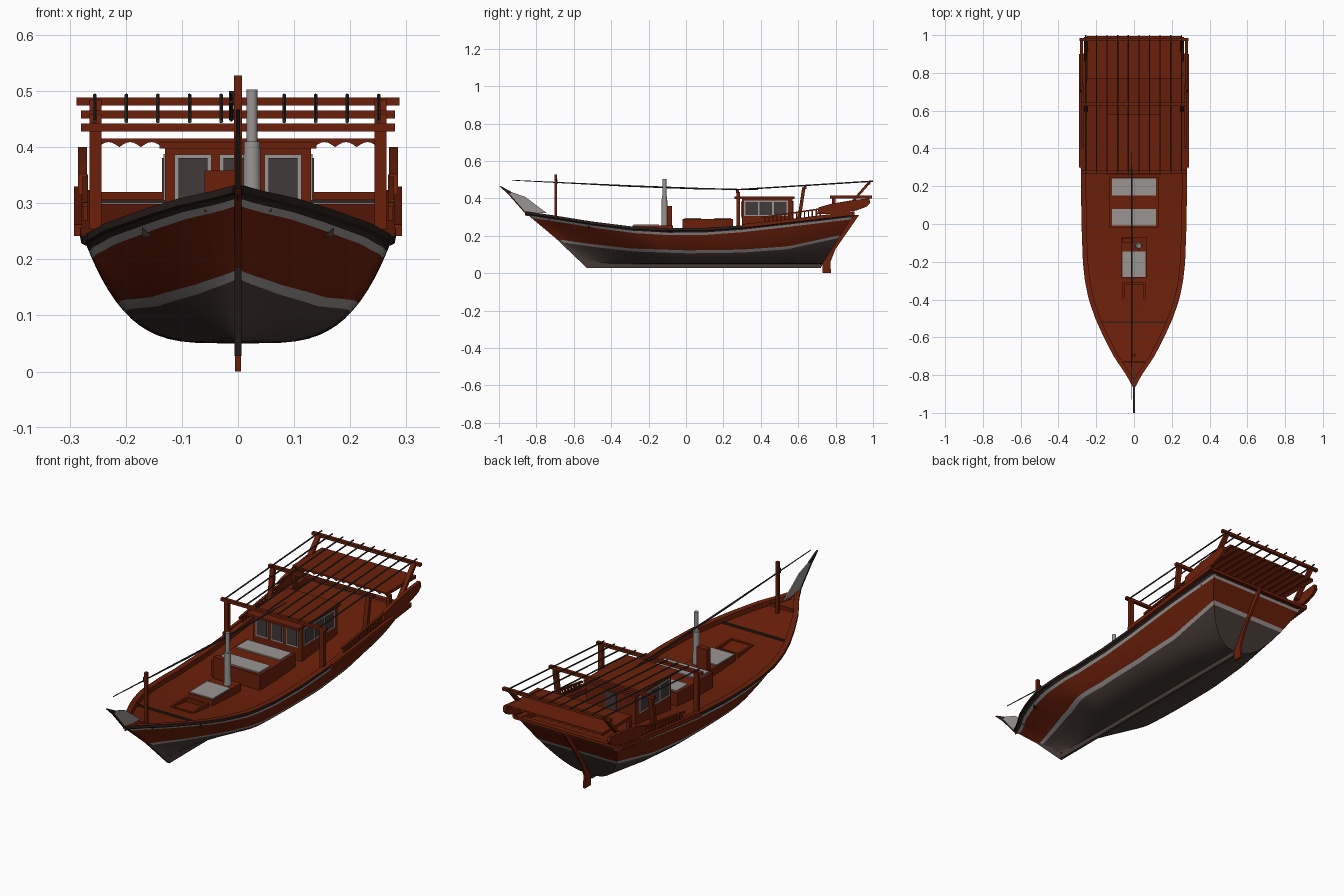
import bpy, bmesh, math
from mathutils import Vector

if "Cube" in bpy.data.objects:
    bpy.data.objects.remove(bpy.data.objects["Cube"])


def mat(name, r, g, b):
    m = bpy.data.materials.new(name)
    m.diffuse_color = (r, g, b, 1)
    m.use_nodes = True
    m.node_tree.nodes["Principled BSDF"].inputs["Base Color"].default_value = m.diffuse_color
    return m


RED = mat("red_brown_wood", 0.148, 0.014, 0.003)
BLACK = mat("dark_trim", 0.024, 0.015, 0.012)
BOTTOM = mat("bottom_paint", 0.062, 0.044, 0.037)
GREY = mat("pale_grey_paint", 0.32, 0.30, 0.29)
POLE = mat("dark_pole", 0.035, 0.032, 0.026)
GLASS = mat("dark_glass", 0.055, 0.042, 0.042)


def obj(name, verts, faces, mats, idx=None, smooth=False):
    me = bpy.data.meshes.new(name)
    me.from_pydata([tuple(v) for v in verts], [], faces)
    for m in mats:
        me.materials.append(m)
    if idx:
        for p, i in zip(me.polygons, idx):
            p.material_index = i
    bm = bmesh.new()
    bm.from_mesh(me)
    bmesh.ops.remove_doubles(bm, verts=bm.verts, dist=1e-5)
    bmesh.ops.recalc_face_normals(bm, faces=bm.faces)
    bm.to_mesh(me)
    bm.free()
    o = bpy.data.objects.new(name, me)
    bpy.context.collection.objects.link(o)
    if smooth:
        bpy.ops.object.select_all(action='DESELECT')
        o.select_set(True)
        bpy.context.view_layer.objects.active = o
        bpy.ops.object.shade_smooth_by_angle(angle=math.radians(35))
    return o


def prism(name, pts, offset, m):
    """Extrude a closed 3D outline by an offset vector."""
    n, off = len(pts), Vector(offset)
    a = [Vector(p) for p in pts]
    faces = [tuple(range(n)), tuple(range(n, 2 * n))]
    faces += [(i, (i + 1) % n, n + (i + 1) % n, n + i) for i in range(n)]
    return obj(name, a + [p + off for p in a], faces, [m])


def box(name, x0, x1, y0, y1, z0, z1, m):
    return prism(name, [(x0, y0, z0), (x1, y0, z0), (x1, y1, z0), (x0, y1, z0)], (0, 0, z1 - z0), m)


def plate(name, yz, x, t, m):
    return prism(name, [(x - t / 2, y, z) for y, z in yz], (t, 0, 0), m)


def rod(name, path, radii, m, sides=8):
    """Tube along a path, one radius per point."""
    path = [Vector(p) for p in path]
    d = (path[-1] - path[0]).normalized()
    s = d.cross(Vector((0, 0, 1) if abs(d.z) < 0.9 else (0, 1, 0))).normalized()
    t = s.cross(d)
    vs, fs = [], []
    for p, r in zip(path, radii):
        for k in range(sides):
            a = 2 * math.pi * (k + 0.5) / sides
            vs.append(p + (s * math.cos(a) + t * math.sin(a)) * r)
    for i in range(len(path) - 1):
        for k in range(sides):
            j = (k + 1) % sides
            fs.append((i * sides + k, i * sides + j, (i + 1) * sides + j, (i + 1) * sides + k))
    fs += [tuple(range(sides)), tuple(range(len(vs) - sides, len(vs)))]
    return obj(name, vs, fs, [m], smooth=sides > 4)


def interp(table, x):
    for (a, fa), (b, fb) in zip(table, table[1:]):
        if x <= b:
            return fa + (fb - fa) * max(0, (x - a) / (b - a))
    return table[-1][1]


# Hull curves along the length
BEAM = [(-.86, .004), (-.8, .035), (-.75, .07), (-.7, .103), (-.6, .155), (-.5, .2), (-.4, .235),
        (-.3, .255), (-.2, .266), (0, .273), (.3, .277), (.6, .277), (.9, .267)]
SHEER = [(-.86, .326), (-.7, .302), (-.5, .27), (-.3, .245), (-.1, .234), (.1, .236), (.3, .25),
         (.5, .272), (.7, .295), (.9, .318)]
WATER = [(-.7, .17), (-.5, .139), (-.3, .116), (0, .106), (.3, .11), (.55, .128), (.8, .188)]
FULL = [(0, .8), (.15, .55), (.35, .26), (.7, .25), (.85, .3), (1, .42)]
KEEL_Z, N = 0.05, 44

# Hull shell: bottom, waterline stripe, topsides, sheer stripe, dark band
rows_mat = [0] * 8 + [1] + [2] * 4 + [1, 3]
R = len(rows_mat) + 1
verts, faces, idx = [], [], []
for side in (1, -1):
    for c in range(N + 1):
        u = c / N
        ys = -.86 + 1.76 * u
        zs, zw = interp(SHEER, ys), interp(WATER, -.67 + 1.47 * u)
        zg = zs - .031
        zl = [KEEL_Z + (zw - KEEL_Z) * (k / 8) ** 2 for k in range(9)]
        zl += [zw + .016 + (zg - zw - .016) * k / 4 for k in range(5)] + [zs - .018, zs]
        for z in zl:
            v = (z - KEEL_Z) / (zs - KEEL_Z)
            y0, y1 = -.53 - .33 * v, .73 + .17 * v
            x = interp(BEAM, ys) * v ** interp(FULL, u)
            verts.append((side * x, y0 + (y1 - y0) * u, z))
half = (N + 1) * R
for s in (0, half):
    for c in range(N):
        for r in range(R - 1):
            a = s + c * R + r
            faces.append((a, a + 1, a + R + 1, a + R))
            idx.append(rows_mat[r])
for c in (0, N):  # stem and transom closures
    for r in range(R - 1):
        a = c * R + r
        faces.append((a, a + 1, half + a + 1, half + a) if r else (a, a + 1, half + a + 1))
        idx.append(rows_mat[r])
obj("hull", verts, faces, [BOTTOM, GREY, RED, BLACK], idx, smooth=True)

# Deck with bulwark and cap rail
verts, faces, idx = [], [], []
for c in range(N + 1):
    y = -.86 + 1.76 * c / N
    b, z = interp(BEAM, y), interp(SHEER, y)
    inn = max(b - .022, .001)
    prof = [(b, z - .01), (b + .005, z - .007), (b + .005, z + .006), (inn, z + .006), (inn, z - .018)]
    verts += [(x, y, h) for x, h in prof] + [(-x, y, h) for x, h in reversed(prof)]
for c in range(N):
    for k in range(9):
        a = c * 10 + k
        faces.append((a, a + 1, a + 11, a + 10))
        idx.append(1 if k in (0, 1, 7, 8) else 0)
obj("deck_and_rail", verts, faces, [RED, BLACK], idx)

# Keel, stem, stemhead and rudder
plate("keel", [(-.53, .028), (.72, .028), (.745, .075), (-.5, .075)], 0, .012, BOTTOM)
plate("lower_stem", [(-.53, .028), (-.695, .185), (-.67, .185), (-.5, .04)], 0, .013, BOTTOM)
plate("upper_stem", [(-.695, .185), (-.868, .33), (-.84, .33), (-.67, .185)], 0, .013, RED)
plate("stemhead", [(-.97, .446), (-.93, .433), (-.86, .408), (-.745, .322), (-.855, .322), (-.93, .4)],
      0, .006, GREY)
plate("stemhead_tip", [(-1, .467), (-.985, .463), (-.93, .433), (-.95, .421)], 0, .008, BLACK)
plate("stemhead_edge", [(-.95, .421), (-.865, .325), (-.857, .325), (-.94, .421)], 0, .009, BLACK)
plate("rudder", [(.73, 0), (.775, 0), (.772, .06), (.80, .13), (.925, .31), (.895, .31),
                 (.765, .11), (.73, .07)], 0, .010, RED)

# Foredeck beams, mast post and long furled yard
box("foredeck_beam", -.17, .17, -.525, -.515, .24, .262, BLACK)
box("bow_beam", -.06, .06, -.735, -.725, .285, .302, RED)
box("mast_post", -.007, .007, -.703, -.689, .26, .528, RED)
rod("yard", [(-.012, -.93, .497), (-.012, -.3, .466), (-.012, .1, .451), (-.012, .385, .447)],
    [.002, .0048, .0048, .002], POLE)
box("yard_block", -.016, -.006, -.70, -.687, .478, .50, BLACK)

# Fore hatch frame
for s in (-1, 1):
    box("fore_hatch_side", s * .056 - .005, s * .056 + .005, -.43, -.31, .225, .247, RED)
    box("fore_hatch_end", -.06, .06, -.37 + s * .056 - .005, -.37 + s * .056 + .005, .225, .247, RED)

# Engine hatch, locker and exhaust
box("engine_hatch", -.065, .065, -.285, -.07, .21, .254, RED)
box("engine_hatch_cover", -.062, .062, -.28, -.145, .254, .259, GREY)
box("locker", -.06, -.004, -.10, -.075, .25, .358, RED)
rod("exhaust_sleeve", [(.025, -.115, .25), (.025, -.115, .41)], [.017, .015], GREY, 12)
rod("exhaust_pipe", [(.025, -.115, .40), (.025, -.115, .503)], [.01, .01], GREY, 12)

# Main hold hatch with two pale covers
box("hold_hatch", -.13, .13, -.02, .25, .21, .29, RED)
for y in (-.008, .152):
    box("hold_cover", -.117, .117, y, y + .088, .29, .296, GREY)

# Wheelhouse with framed windows
box("wheelhouse", -.13, .13, .30, .57, .22, .40, RED)
box("wheelhouse_roof", -.14, .14, .26, .58, .398, .409, RED)
for x in (-.08, 0, .08):
    box("front_window_frame", x - .033, x + .033, .296, .30, .295, .387, GREY)
    box("front_window", x - .026, x + .026, .293, .297, .302, .381, GLASS)
box("back_door", -.03, .03, .57, .574, .27, .385, GLASS)
for s in (-1, 1):
    box("side_window_frame", s * .131 - .002, s * .131 + .002, .31, .545, .305, .388, GREY)
    for k in range(3):
        y = .318 + k * .076
        box("side_window", s * .133 - .002, s * .133 + .002, y, y + .067, .312, .381, GLASS)

# Awning frame: posts, cross beams and long poles
for s in (-1, 1):
    for yb, zb, yt, zt in ((.28, .23, .28, .435), (.6, .26, .63, .458), (.87, .36, .98, .485)):
        prism("awning_post", [(s * .254 - .011, yb - .009, zb), (s * .254 + .011, yb - .009, zb),
                              (s * .254 + .011, yb + .009, zb), (s * .254 - .011, yb + .009, zb)],
              (0, yt - yb, zt - zb), RED)
for y, z, w in ((.275, .435, .28), (.635, .458, .28), (.978, .481, .288)):
    box("awning_beam", -w, w, y - .008, y + .008, z - .007, z + .007, RED)
for k in range(10):
    x = -.255 + k * .0562
    rod("awning_pole", [(x, .265, .446), (x, .635, .469), (x, 1.0, .492)], [.0036] * 3, POLE, 6)

# Stern canopy with scalloped lower edge
edge = [(-.25 + .5 * i / 78, .400 + .009 * abs(math.sin(math.pi * i / 6))) for i in range(79)]
prism("stern_canopy", [(x, .77, z) for x, z in edge] + [(.25, .77, .415), (-.25, .77, .415)], (0, .225, 0), RED)
box("stern_beam", -.285, .285, .878, .902, .306, .32, RED)

# Quarter wings, outer rails and baluster rows
for s in (-1, 1):
    plate("quarter_wing", [(.70, .315), (.82, .318), (.91, .335), (.965, .355), (.985, .375), (.98, .40),
                           (.90, .392), (.78, .372), (.71, .352)], s * .277, .016, RED)
    for a, b in ((.3, .5), (.5, .7), (.7, .9)):
        za, zb = interp(SHEER, a), interp(SHEER, b)
        plate("outer_rail", [(a, za - .008), (b, zb - .008), (b, zb + .012), (a, za + .012)], s * .285, .014, RED)
    plate("baluster_rail", [(.40, .293), (.74, .343), (.74, .351), (.40, .301)], s * .272, .010, RED)
    for k in range(15):
        y = .42 + k * .021
        box("baluster", s * .272 - .004, s * .272 + .004, y, y + .007, interp(SHEER, y), .298 + (y - .42) * .147, RED)
    box("canopy_post", s * .252 - .008, s * .252 + .008, .78, .80, .28, .40, RED)
